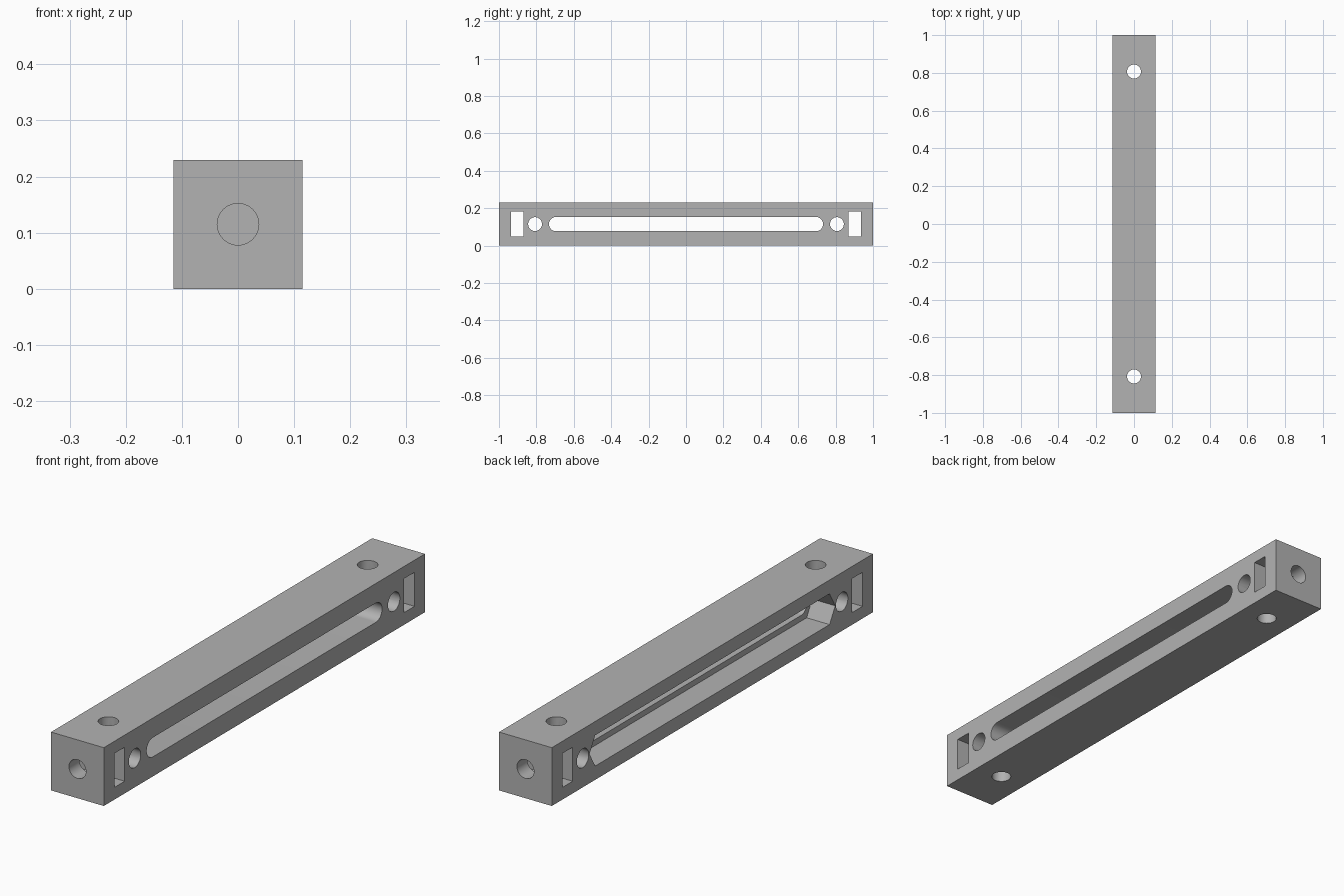
import bpy, bmesh
from math import pi, sin, cos
from mathutils import Matrix

if "Cube" in bpy.data.objects:
    bpy.data.objects.remove(bpy.data.objects["Cube"], do_unlink=True)

W = 0.23          # width and height of the bar
MID = W / 2       # height of the centre line
R = 0.037         # radius of every bolt hole
HOLE_Y = 0.807    # cross holes
SLOT_Y = 0.695    # centres of the slot ends

grey = bpy.data.materials.new("plain grey")
grey.use_nodes = True
grey.diffuse_color = (0.45, 0.45, 0.45, 1)
grey.node_tree.nodes["Principled BSDF"].inputs["Base Color"].default_value = grey.diffuse_color


def prism(name, profile, start, end, turn=Matrix()):
    """Extrude a (y, z) profile along x, then turn it about the centre line."""
    bm = bmesh.new()
    face = bm.faces.new([bm.verts.new((start, y, z)) for y, z in profile])
    new = bmesh.ops.extrude_face_region(bm, geom=[face])["geom"]
    bmesh.ops.translate(bm, vec=(end - start, 0, 0),
                        verts=[v for v in new if isinstance(v, bmesh.types.BMVert)])
    bmesh.ops.recalc_face_normals(bm, faces=bm.faces)
    bm.transform(Matrix.Translation((0, 0, MID)) @ turn)
    mesh = bpy.data.meshes.new(name)
    bm.to_mesh(mesh)
    bm.free()
    mesh.materials.append(grey)
    obj = bpy.data.objects.new(name, mesh)
    bpy.context.collection.objects.link(obj)
    return obj


def rect(y0, y1, half):
    return [(y0, -half), (y1, -half), (y1, half), (y0, half)]


def arc(cy, radius, start, sweep, steps):
    angles = [start + sweep * i / steps for i in range(steps + 1)]
    return [(cy + radius * cos(a), radius * sin(a)) for a in angles]


def circle(cy):
    return arc(cy, R, 0, 2 * pi, 48)[:-1]


def long_slot(radius, steps, start, sweep):
    return (arc(SLOT_Y, radius, start, sweep, steps)
            + arc(-SLOT_Y, radius, start + pi, sweep, steps))


# Solid bar
bar = prism("slotted_bar", rect(-1, 1, MID), -MID, MID)

# Long round-ended slot and the hexagon-ended nut channel on the -x side
cutters = [
    prism("slot_cutter", long_slot(R + 0.001, 24, -pi / 2, pi), -W, W),
    prism("nut_channel_cutter", long_slot(0.07, 2, -pi / 3, 2 * pi / 3), -W, -MID + 0.1),
]

# Matching holes at both ends
upright = Matrix.Rotation(pi / 2, 4, "Y")
for side in (-1, 1):
    lengthwise = Matrix.Rotation(side * pi / 2, 4, "Z")
    cutters += [
        prism("nut_pocket_cutter", rect(side * 0.87, side * 0.935, 0.067), -W, W),
        prism("side_hole_cutter", circle(side * HOLE_Y), -W, W),
        prism("top_hole_cutter", circle(side * HOLE_Y), -W, W, upright),
        prism("end_hole_cutter", circle(0), 0.9, 1.1, lengthwise),
    ]

# Cut everything out of the bar
bpy.ops.object.select_all(action="DESELECT")
bpy.context.view_layer.objects.active = bar
bar.select_set(True)
for cutter in cutters:
    cutter.hide_render = True
    mod = bar.modifiers.new("cut", "BOOLEAN")
    mod.operation = "DIFFERENCE"
    mod.solver = "EXACT"
    mod.object = cutter
    bpy.ops.object.modifier_apply(modifier=mod.name)
    bpy.data.objects.remove(cutter, do_unlink=True)

bpy.ops.object.shade_smooth_by_angle(angle=pi / 6)
